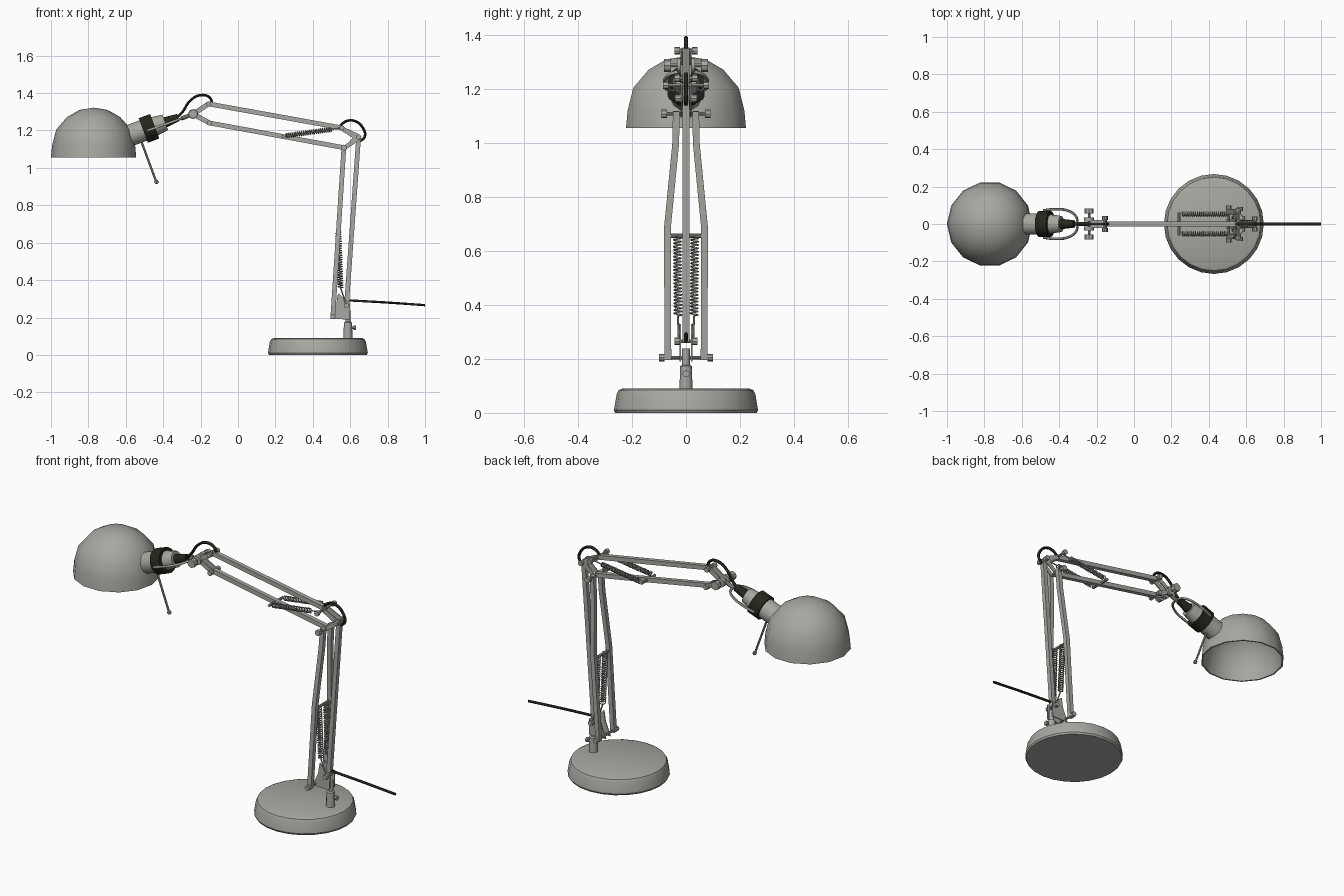
import bpy, bmesh, math
from mathutils import Vector, Matrix

old = bpy.data.objects.get("Cube")
if old:
    bpy.data.objects.remove(old, do_unlink=True)


def material(name, rgb):
    m = bpy.data.materials.new(name)
    m.use_nodes = True
    m.diffuse_color = (*rgb, 1)
    m.node_tree.nodes["Principled BSDF"].inputs["Base Color"].default_value = (*rgb, 1)
    return m


GREY = material("warm grey metal", (0.39, 0.39, 0.36))
BLACK = material("black rubber", (0.018, 0.019, 0.011))


def finish(name, mesh, mat, angle=35):
    mesh.materials.clear()
    mesh.materials.append(mat)
    mesh.shade_smooth()
    mesh.set_sharp_from_angle(angle=math.radians(angle))
    ob = bpy.data.objects.new(name, mesh)
    bpy.context.scene.collection.objects.link(ob)
    return ob


def from_bmesh(name, bm, mat, angle=35):
    bmesh.ops.recalc_face_normals(bm, faces=bm.faces)
    mesh = bpy.data.meshes.new(name)
    bm.to_mesh(mesh)
    bm.free()
    return finish(name, mesh, mat, angle)


def lathe(name, profile, origin, axis=(0, 0, 1), sides=16, mat=GREY, angle=35):
    """Spin (radius, height) points around an axis through origin."""
    bm = bmesh.new()
    vs = [bm.verts.new((r, 0, h)) for r, h in profile]
    es = [bm.edges.new(pair) for pair in zip(vs, vs[1:])]
    bmesh.ops.spin(bm, geom=vs + es, cent=(0, 0, 0), axis=(0, 0, 1),
                   angle=math.tau, steps=sides, use_duplicate=False)
    bmesh.ops.remove_doubles(bm, verts=bm.verts, dist=0.0005)
    turn = Vector((0, 0, 1)).rotation_difference(Vector(axis)).to_matrix().to_4x4()
    bm.transform(Matrix.Translation(origin) @ turn)
    return from_bmesh(name, bm, mat, angle)


def rod(name, p, q, r, mat=GREY, sides=10):
    d = Vector(q) - Vector(p)
    return lathe(name, [(0, 0), (r, 0), (r, d.length), (0, d.length)], p, d, sides, mat)


def beam(name, path, wide=0.025, deep=0.025):
    """Square bar swept along a path lying roughly in the arm plane."""
    pts = [Vector(p) for p in path]
    d = pts[-1] - pts[0]
    side = Vector((0, wide / 2, 0))
    up = Vector((-d.z, 0, d.x)).normalized() * deep / 2
    bm = bmesh.new()
    rings = [[bm.verts.new(p + side * a + up * b)
              for a, b in ((1, 1), (-1, 1), (-1, -1), (1, -1))] for p in pts]
    for lo, hi in zip(rings, rings[1:]):
        for i in range(4):
            j = (i + 1) % 4
            bm.faces.new((lo[i], lo[j], hi[j], hi[i]))
    bm.faces.new(rings[0])
    bm.faces.new(rings[-1])
    return from_bmesh(name, bm, GREY)


def plate(name, outline, y, thick=0.006):
    bm = bmesh.new()
    f = bm.faces.new([bm.verts.new((x, y - thick / 2, z)) for x, z in outline])
    new = bmesh.ops.extrude_face_region(bm, geom=[f])["geom"]
    bmesh.ops.translate(bm, vec=(0, thick, 0),
                        verts=[v for v in new if isinstance(v, bmesh.types.BMVert)])
    return from_bmesh(name, bm, GREY)


def tube(name, pts, r, mat, smooth=True, sides=1):
    cu = bpy.data.curves.new(name, "CURVE")
    cu.dimensions = "3D"
    cu.bevel_depth, cu.bevel_resolution = r, sides
    cu.use_fill_caps = True
    cu.resolution_u = 5
    sp = cu.splines.new("BEZIER" if smooth else "POLY")
    if smooth:
        sp.bezier_points.add(len(pts) - 1)
        for b, p in zip(sp.bezier_points, pts):
            b.co = p
            b.handle_left_type = b.handle_right_type = "AUTO"
    else:
        sp.points.add(len(pts) - 1)
        for b, p in zip(sp.points, pts):
            b.co = (*p, 1)
    tmp = bpy.data.objects.new(name + "_path", cu)
    bpy.context.scene.collection.objects.link(tmp)
    mesh = bpy.data.meshes.new_from_object(tmp.evaluated_get(bpy.context.evaluated_depsgraph_get()))
    bpy.data.objects.remove(tmp, do_unlink=True)
    return finish(name, mesh, mat, 60)


def spring(name, p, q, r=0.012, turns=24, per=8):
    p, q = Vector(p), Vector(q)
    turn = Vector((0, 0, 1)).rotation_difference(q - p)
    pts = []
    for i in range(turns * per + 1):
        a = math.tau * i / per
        h = (q - p).length * i / (turns * per)
        pts.append(p + turn @ Vector((r * math.cos(a), r * math.sin(a), h)))
    return tube(name, pts, 0.0032, GREY, smooth=False, sides=0)


def bolt(name, x, z, reach, head=0.014, length=0.02):
    rod(name, (x, -reach, z), (x, reach, z), 0.007)
    for s, side in ((1, "left"), (-1, "right")):
        rod(f"{name}_{side}_head", (x, s * (reach - length), z), (x, s * reach, z), head, sides=8)


SIDES = ((1, "left"), (-1, "right"))

# Joint positions in the arm plane (x, z)
foot_front, foot_rear = (0.507, 0.205), (0.58, 0.265)
elbow_low, elbow_rear, elbow_top = (0.566, 1.108), (0.645, 1.165), (0.556, 1.214)
wrist_top, wrist_low, wrist = (-0.157, 1.342), (-0.152, 1.24), (-0.24, 1.288)


def at(p, y=0):
    return (p[0], y, p[1])


# Weighted base and swivel post
lathe("base", [(0, 0), (0.262, 0), (0.267, 0.01), (0.257, 0.07), (0.25, 0.084),
               (0.236, 0.09), (0, 0.09)], (0.427, 0, 0), sides=24)
lathe("post", [(0, 0), (0.024, 0), (0.022, 0.085), (0.014, 0.09), (0.014, 0.15), (0, 0.15)],
      (0.588, 0, 0.088), sides=12)
rod("post_screw", (0.6, 0, 0.145), (0.63, 0, 0.145), 0.006)
rod("post_screw_knob", (0.618, 0, 0.145), (0.632, 0, 0.145), 0.013)

# Foot bracket
for s, side in SIDES:
    plate(f"foot_bracket_{side}", [(0.493, 0.192), (0.598, 0.19), (0.6, 0.28), (0.575, 0.295),
                                   (0.535, 0.33), (0.525, 0.27)], s * 0.021)
bolt("foot_front_bolt", *foot_front, 0.1)
bolt("foot_rear_bolt", *foot_rear, 0.042)

# Lower arm: bowed front pair and single rear bar
def front_point(t, y):
    return (foot_front[0] + t * (elbow_low[0] - foot_front[0]), y,
            foot_front[1] + t * (elbow_low[1] - foot_front[1]))


for s, side in SIDES:
    beam(f"lower_front_bar_{side}", [front_point(t, s * y) for t, y in
                                     ((-0.01, 0.067), (0.53, 0.069), (0.88, 0.038), (1.01, 0.036))])
    top = front_point(0.5, s * 0.032)
    end = (0.548, s * 0.03, 0.36)
    spring(f"lower_spring_{side}", end, top, 0.014)
    rod(f"lower_spring_hook_{side}", end, at(foot_rear, s * 0.026), 0.004, sides=6)
cross = front_point(0.5, 0)
rod("lower_spring_crossbar", (cross[0], -0.07, cross[2]), (cross[0], 0.07, cross[2]), 0.008)
beam("lower_rear_bar", [at(foot_rear), at(elbow_rear)])

# Elbow link
for s, side in SIDES:
    plate(f"elbow_link_{side}", [(0.548, 1.226), (0.64, 1.183), (0.66, 1.168), (0.652, 1.15),
                                 (0.572, 1.095), (0.555, 1.105), (0.615, 1.16), (0.545, 1.203)],
          s * 0.018)
bolt("elbow_low_bolt", *elbow_low, 0.09, 0.016)
bolt("elbow_top_bolt", *elbow_top, 0.085)
bolt("elbow_rear_bolt", *elbow_rear, 0.04)

# Upper arm bars and springs
beam("upper_top_bar", [at(wrist_top), at(elbow_top)])
beam("upper_low_bar", [at(wrist_low), at(elbow_low)])
for s, side in SIDES:
    spring(f"upper_spring_{side}", (0.255, s * 0.053, 1.172), (0.5, s * 0.053, 1.206))
    rod(f"upper_spring_hook_{side}", (0.5, s * 0.053, 1.206), at(elbow_top, s * 0.053), 0.004, sides=6)
rod("upper_spring_crossbar", (0.24, -0.062, 1.168), (0.24, 0.062, 1.168), 0.008)

# Wrist link with clamping knobs
for s, side in SIDES:
    for part, end in (("top", wrist_top), ("low", wrist_low)):
        beam(f"wrist_{part}_link_{side}", [at(wrist, s * 0.017), at(end, s * 0.017)], 0.007, 0.026)
    rod(f"wrist_washer_{side}", at(wrist, s * 0.014), at(wrist, s * 0.034), 0.026, sides=12)
bolt("wrist_knob", *wrist, 0.082, 0.024, 0.026)
bolt("wrist_top_bolt", *wrist_top, 0.042)
bolt("wrist_low_bolt", *wrist_low, 0.042)

# Yoke holding the lamp head
rod("yoke_stem", at(wrist), (-0.305, 0, 1.263), 0.011)
arm = [(-0.485, 0.073, 1.2), (-0.42, 0.079, 1.222), (-0.35, 0.07, 1.247), (-0.31, 0.04, 1.261)]
tube("yoke", arm + [(-0.302, 0, 1.264)] + [(x, -y, z) for x, y, z in reversed(arm)], 0.007, GREY)

# Lamp socket: stacked sections on one tilted axis
axis = Vector((0.94, 0, 0.35)).normalized()
neck = Vector((-0.6, 0, 1.165))
for name, lo, hi, r0, r1, mat in (("socket_neck", 0, 0.1, 0.058, 0.058, GREY),
                                  ("socket_collar", 0.1, 0.165, 0.07, 0.07, BLACK),
                                  ("socket_cap", 0.165, 0.225, 0.052, 0.044, GREY),
                                  ("cable_grip", 0.225, 0.3, 0.028, 0.02, BLACK)):
    lathe(name, [(0, lo), (r0, lo), (r1, hi), (0, hi)], neck, axis, 14, mat)

# Aiming handle
rod("handle", (-0.52, 0, 1.15), (-0.437, 0, 0.925), 0.006, sides=8)
lathe("handle_tip", [(0, -0.012), (0.011, -0.006), (0.011, 0.006), (0, 0.012)],
      (-0.436, 0, 0.925), (0.35, 0, -0.94), 8)

# Faceted dome shade with a thin wall
outer = [(0.228, 1.056), (0.222, 1.12), (0.2, 1.205), (0.142, 1.272), (0.075, 1.31), (0, 1.322)]
inner = [(r * 0.965, z - (0.008 if i else 0)) for i, (r, z) in enumerate(outer)]
lathe("shade", list(reversed(inner)) + outer, (-0.772, 0, 0), sides=14, angle=50)

# Power cable: wrist loop, elbow loop and tail
tube("cable_wrist", [(-0.34, 0, 1.26), (-0.3, 0, 1.295), (-0.255, 0, 1.36), (-0.2, 0, 1.389),
                     (-0.15, 0, 1.375), (-0.137, 0, 1.338)], 0.008, BLACK)
tube("cable_elbow", [(0.54, 0, 1.218), (0.575, 0, 1.248), (0.62, 0, 1.252), (0.667, 0, 1.215),
                     (0.677, 0, 1.165), (0.645, 0, 1.14)], 0.008, BLACK)
tube("cable_tail", [(0.585, 0, 0.292), (0.8, 0, 0.28), (1.0, 0, 0.266)], 0.007, BLACK)
